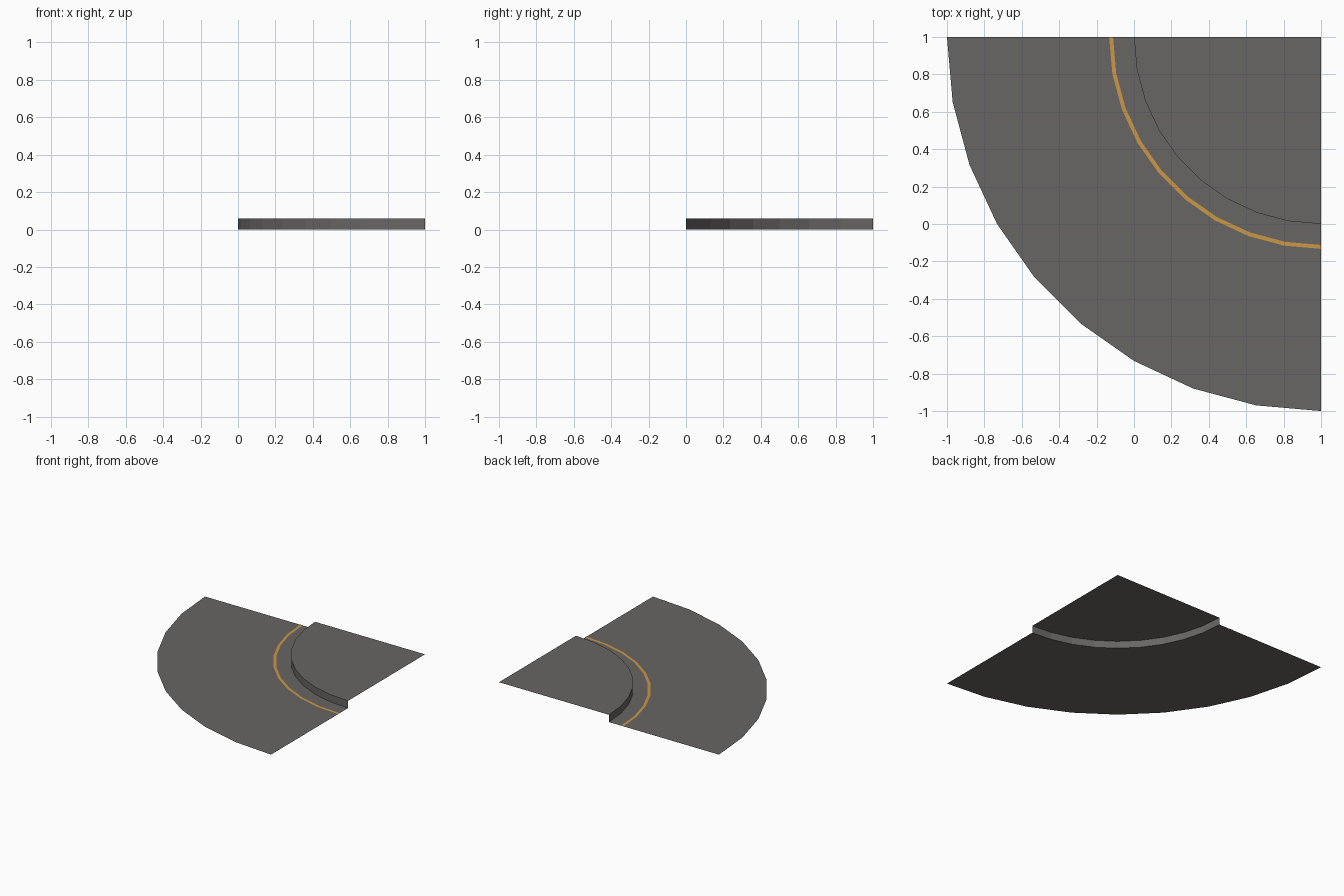
import bpy, bmesh, math

if "Cube" in bpy.data.objects:
    bpy.data.objects.remove(bpy.data.objects["Cube"])

CENTRE = (1.0, 1.0)   # corner the quarter circle turns around
STEPS = 9             # 10 degree segments
CURB = 0.06           # pavement height


def material(name, rgb):
    m = bpy.data.materials.new(name)
    m.diffuse_color = (*rgb, 1)
    m.use_nodes = True
    m.node_tree.nodes["Principled BSDF"].inputs["Base Color"].default_value = m.diffuse_color
    return m


asphalt = material("asphalt grey", (0.138, 0.133, 0.127))
yellow = material("line yellow", (0.6, 0.31, 0.062))


def quarter_sweep(name, profile, mat):
    """Sweep (radius, height) points through the quarter turn as an open sheet."""
    bm = bmesh.new()
    rings = []
    for i in range(STEPS + 1):
        a = math.pi + i * math.pi / 2 / STEPS
        rings.append([bm.verts.new((CENTRE[0] + r * math.cos(a),
                                    CENTRE[1] + r * math.sin(a), z)) for r, z in profile])
    for a, b in zip(rings, rings[1:]):
        for k in range(len(profile) - 1):
            bm.faces.new((a[k], a[k + 1], b[k + 1], b[k]))
    # close the pointed centre where the radius is zero
    bmesh.ops.remove_doubles(bm, verts=bm.verts, dist=1e-5)
    mesh = bpy.data.meshes.new(name)
    bm.to_mesh(mesh)
    bm.free()
    mesh.materials.append(mat)
    ob = bpy.data.objects.new(name, mesh)
    bpy.context.collection.objects.link(ob)
    return ob


# flat road surface
quarter_sweep("road", [(1, 0), (2, 0)], asphalt)
# raised pavement with its curb face
quarter_sweep("pavement", [(0, CURB), (1, CURB), (1, 0)], asphalt)
# painted edge line just above the road
quarter_sweep("edge_line", [(1.112, 0.002), (1.133, 0.002)], yellow)
